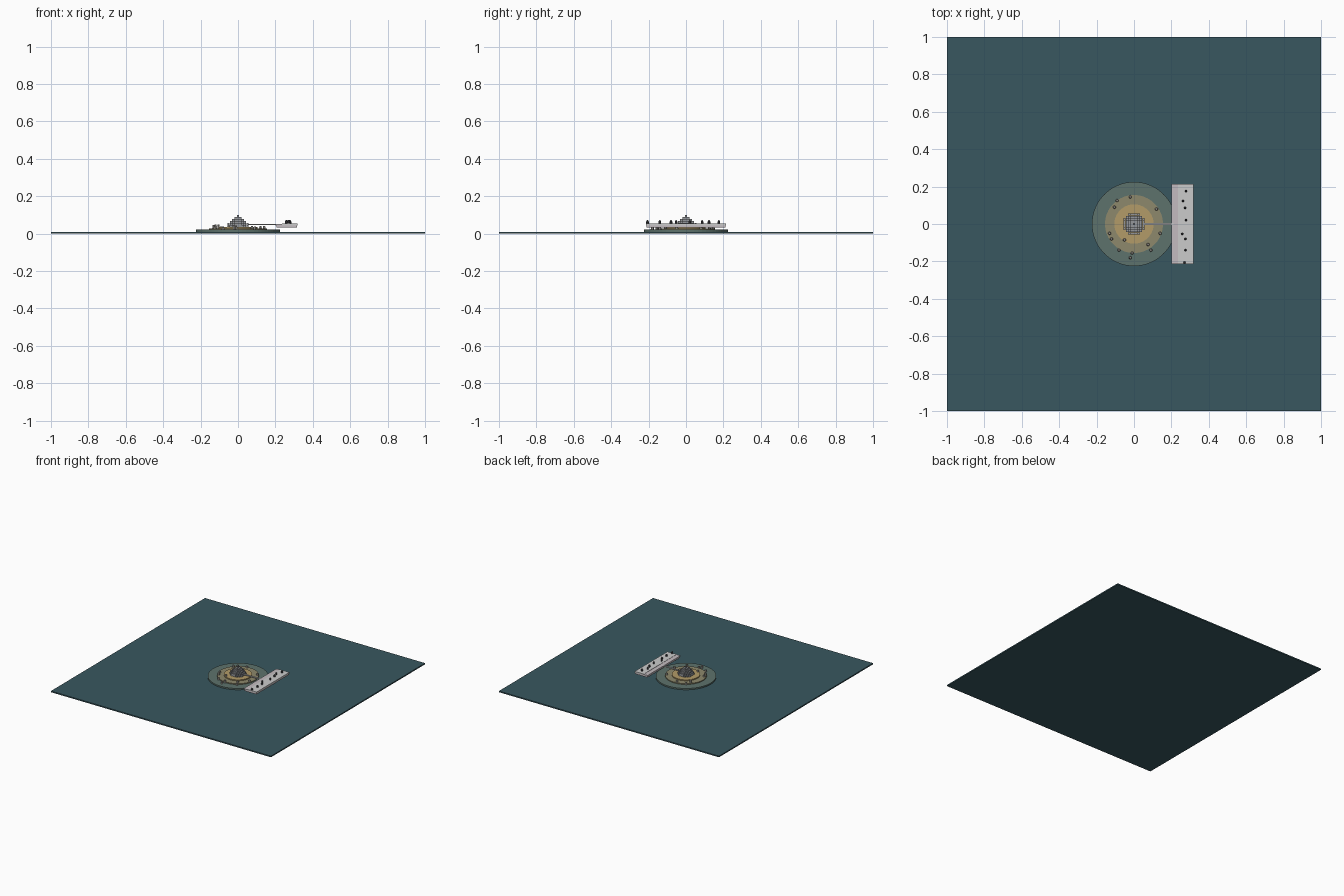
import bpy, bmesh, math
from mathutils import Matrix, Vector

if "Cube" in bpy.data.objects:
    bpy.data.objects.remove(bpy.data.objects["Cube"])


def mat(name, rgb):
    m = bpy.data.materials.new(name)
    m.diffuse_color = (*rgb, 1)
    m.use_nodes = True
    m.node_tree.nodes["Principled BSDF"].inputs["Base Color"].default_value = m.diffuse_color
    return m


WATER = mat("water", (0.04, 0.095, 0.115))
SHALLOW = mat("shallow", (0.11, 0.17, 0.15))
BEACH = mat("wet_sand", (0.27, 0.25, 0.15))
SAND = mat("sand", (0.45, 0.33, 0.14))
PALE = mat("pale_deck", (0.7, 0.7, 0.72))
EDGE = mat("deck_edge", (0.55, 0.5, 0.53))
DARK = mat("dark", (0.06, 0.06, 0.07))
STONE = mat("stone", (0.3, 0.31, 0.33))
ROCK = mat("rock", (0.4, 0.38, 0.35))


def add_box(bm, lo, hi):
    c = (Vector(lo) + Vector(hi)) / 2
    s = Vector(hi) - Vector(lo)
    bmesh.ops.create_cube(bm, size=1, matrix=Matrix.Translation(c) @ Matrix.Diagonal((*s, 1)))


def add_cyl(bm, x, y, z0, z1, r, n=8, r2=None):
    bmesh.ops.create_cone(bm, cap_ends=True, segments=n, radius1=r, radius2=r if r2 is None else r2,
                          depth=z1 - z0, matrix=Matrix.Translation((x, y, (z0 + z1) / 2)))


def finish(bm, name, m=None):
    me = bpy.data.meshes.new(name)
    bm.to_mesh(me)
    bm.free()
    ob = bpy.data.objects.new(name, me)
    bpy.context.collection.objects.link(ob)
    if m:
        me.materials.append(m)
    return ob


def box(name, lo, hi, m):
    bm = bmesh.new()
    add_box(bm, lo, hi)
    return finish(bm, name, m)


def disc(name, r, z0, z1, m):
    bm = bmesh.new()
    add_cyl(bm, 0, 0, z0, z1, r, 64)
    return finish(bm, name, m)


# sea slab and stepped island
box("sea", (-1, -1, 0), (1, 1, 0.01), WATER)
disc("shallows", 0.225, 0.01, 0.021, SHALLOW)
disc("beach", 0.155, 0.021, 0.028, BEACH)
disc("island_top", 0.105, 0.028, 0.036, SAND)

# stepped mound of blocks
bm = bmesh.new()
S, H, N = 0.0125, 0.0105, 6
radii = [0.060, 0.052, 0.043, 0.033, 0.022, 0.012]
for k, r in enumerate(radii):
    for i in range(-5, 6):
        for j in range(-5, 6):
            if math.hypot(i, j) * S <= r:
                x, y, z, h = i * S, j * S, 0.036 + k * H, S * 0.47
                add_box(bm, (x - h, y - h, z), (x + h, y + h, z + H))
finish(bm, "block_mound", STONE)

# walkway and pier
box("walkway", (0.05, -0.006, 0.045), (0.21, 0.006, 0.051), PALE)
box("pier_body", (0.205, -0.21, 0.032), (0.315, 0.21, 0.048), EDGE)
box("pier_deck", (0.235, -0.213, 0.044), (0.318, 0.213, 0.053), PALE)
box("pier_ledge", (0.2, -0.213, 0.044), (0.235, 0.213, 0.051), EDGE)

# bollards on the pier
bm = bmesh.new()
for x, y in [(0.278, 0.176), (0.262, 0.123), (0.273, 0.086), (0.278, 0.021),
             (0.258, -0.053), (0.275, -0.08), (0.275, -0.14), (0.27, -0.206)]:
    add_cyl(bm, x, y, 0.053, 0.066, 0.007)
    add_cyl(bm, x, y, 0.066, 0.073, 0.006, r2=0.002)
finish(bm, "pier_bollards", DARK)

# scattered rocks around the beach
bm = bmesh.new()
for i, (x, y) in enumerate([(-0.02, 0.145), (-0.09, 0.125), (-0.105, 0.09), (0.12, 0.08), (-0.13, -0.05),
                            (-0.12, -0.08), (-0.05, -0.085), (-0.08, -0.14), (-0.02, -0.18), (0.075, -0.11),
                            (0.09, -0.14), (-0.01, -0.155), (0.14, -0.05)]):
    d = math.hypot(x, y)
    z = 0.036 if d < 0.1 else 0.028 if d < 0.15 else 0.021
    add_cyl(bm, x, y, z, z + 0.014 + 0.004 * (i % 3), 0.009, 6, 0.006)
finish(bm, "beach_rocks", ROCK)
